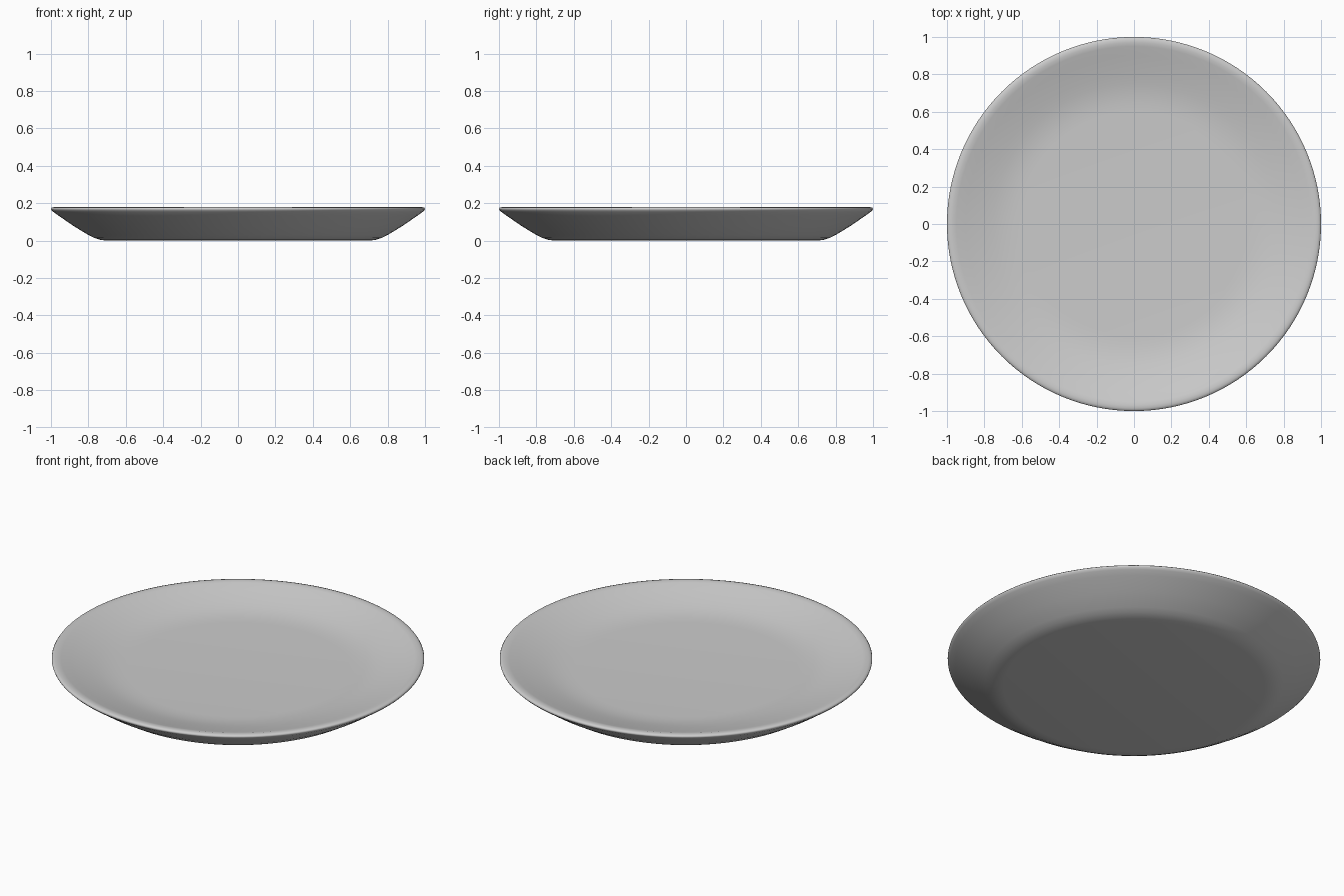
import bpy, bmesh, math
from mathutils import Matrix

if "Cube" in bpy.data.objects:
    bpy.data.objects.remove(bpy.data.objects["Cube"])

# Cross-section of the dish (radius, height), from bottom centre to top centre
profile = [(0, 0), (0.70, 0), (0.735, 0.004), (0.77, 0.015), (0.80, 0.030),
           (0.88, 0.079), (0.96, 0.134), (0.988, 0.154), (0.998, 0.164),
           (1.0, 0.170), (0.996, 0.176), (0.985, 0.179), (0.97, 0.180),
           (0.95, 0.175), (0.90, 0.160), (0.85, 0.146), (0.80, 0.133),
           (0.75, 0.121), (0.70, 0.112), (0.65, 0.107), (0.60, 0.105), (0, 0.105)]

# Lathe the profile round the z axis
bm = bmesh.new()
verts = [bm.verts.new((r, 0, z)) for r, z in profile]
edges = [bm.edges.new(pair) for pair in zip(verts, verts[1:])]
bmesh.ops.spin(bm, geom=verts + edges, cent=(0, 0, 0), axis=(0, 0, 1),
               angle=2 * math.pi, steps=128, use_duplicate=False)
bmesh.ops.remove_doubles(bm, verts=bm.verts[:], dist=0.0001)
bmesh.ops.recalc_face_normals(bm, faces=bm.faces[:])
mesh = bpy.data.meshes.new("plate")
bm.to_mesh(mesh)
bm.free()

plate = bpy.data.objects.new("plate", mesh)
bpy.context.collection.objects.link(plate)
for face in mesh.polygons:
    face.use_smooth = True
